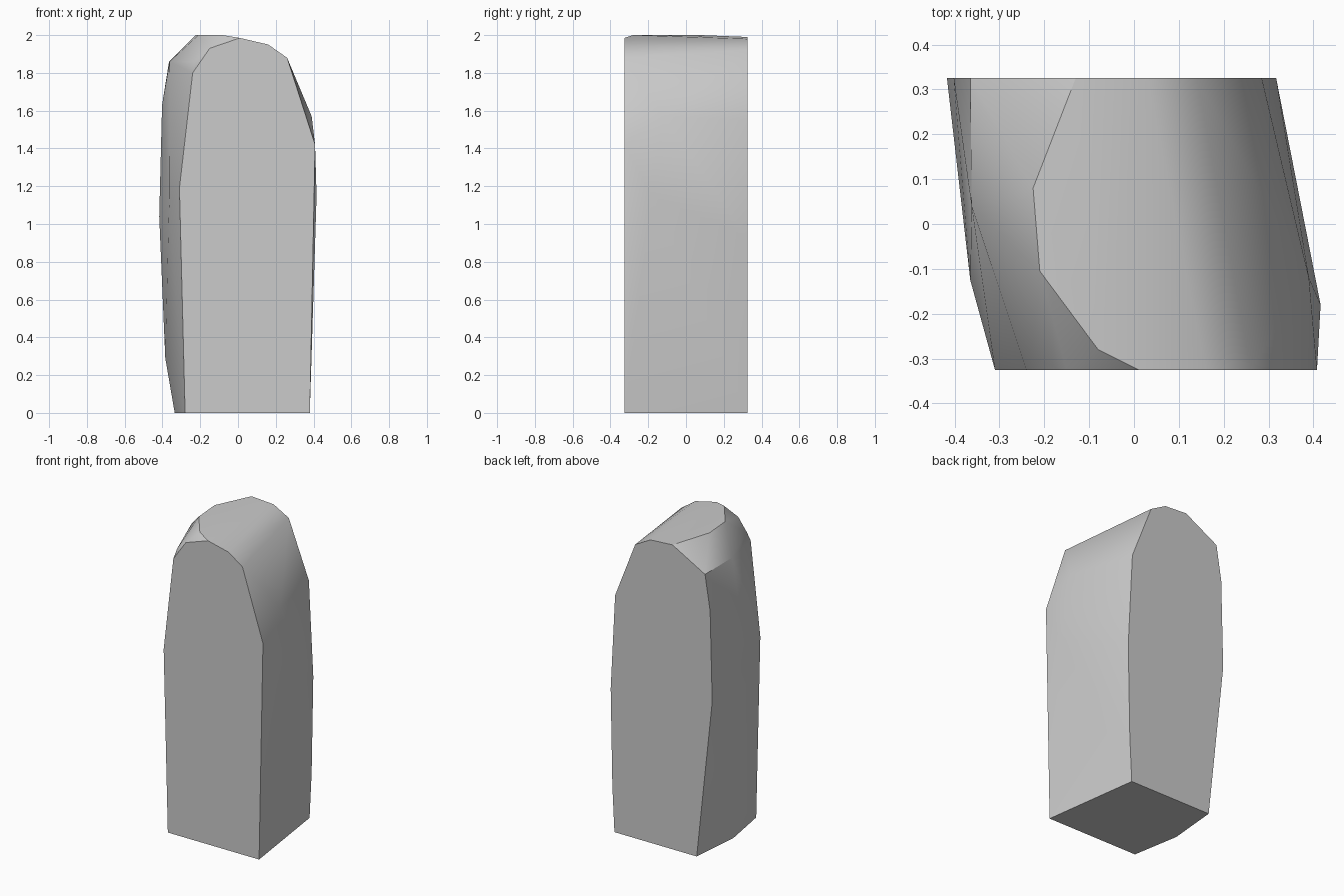
import bpy
import bmesh
import math

cube = bpy.data.objects.get("Cube")
if cube:
    bpy.data.objects.remove(cube, do_unlink=True)

HALF_DEPTH = 0.325

# Flat front outline (x, z)
front = [(-0.28, 0), (0.38, 0), (0.408, 1.42), (0.26, 1.88), (0.16, 1.95),
         (0.01, 1.985), (-0.15, 1.93), (-0.24, 1.8), (-0.31, 1.19)]

# Flat back outline (x, z)
back = [(-0.305, 0), (0.29, 0), (0.305, 0.3), (0.317, 0.93), (0.285, 1.55),
        (0.14, 1.92), (0.03, 1.98), (-0.13, 1.99), (-0.365, 1.86),
        (-0.402, 1.63), (-0.417, 1.04)]

# Worn corners between the two faces (x, y, z)
corners = [(-0.335, -0.01, 0), (-0.385, 0.1, 0.29), (-0.365, -0.125, 1.1),
           (-0.362, 0.04, 1.86), (-0.23, -0.3, 1.86), (-0.225, 0.08, 2),
           (-0.21, -0.105, 2), (-0.08, -0.28, 2), (0.39, -0.12, 1.57),
           (0.416, -0.18, 1.15)]

points = [(x, -HALF_DEPTH, z) for x, z in front]
points += [(x, HALF_DEPTH, z) for x, z in back] + corners

# Stone block wrapped around the outlines
bm = bmesh.new()
for p in points:
    bm.verts.new(p)
hull = bmesh.ops.convex_hull(bm, input=bm.verts)
loose = {v for v in hull["geom_interior"] + hull["geom_unused"]
         if isinstance(v, bmesh.types.BMVert)}
bmesh.ops.delete(bm, geom=list(loose), context="VERTS")
bmesh.ops.dissolve_limit(bm, angle_limit=math.radians(0.5),
                         verts=bm.verts, edges=bm.edges)
bmesh.ops.recalc_face_normals(bm, faces=bm.faces)
mesh = bpy.data.meshes.new("stone_block")
bm.to_mesh(mesh)
bm.free()

stone = bpy.data.objects.new("stone_block", mesh)
bpy.context.collection.objects.link(stone)

# Plain grey stone
grey = bpy.data.materials.new("stone_grey")
grey.use_nodes = True
grey.diffuse_color = (0.6, 0.6, 0.6, 1)
grey.node_tree.nodes["Principled BSDF"].inputs["Base Color"].default_value = (0.6, 0.6, 0.6, 1)
mesh.materials.append(grey)

# Soft sides with crisp creases
bpy.ops.object.select_all(action="DESELECT")
stone.select_set(True)
bpy.context.view_layer.objects.active = stone
bpy.ops.object.shade_smooth_by_angle(angle=math.radians(30))
